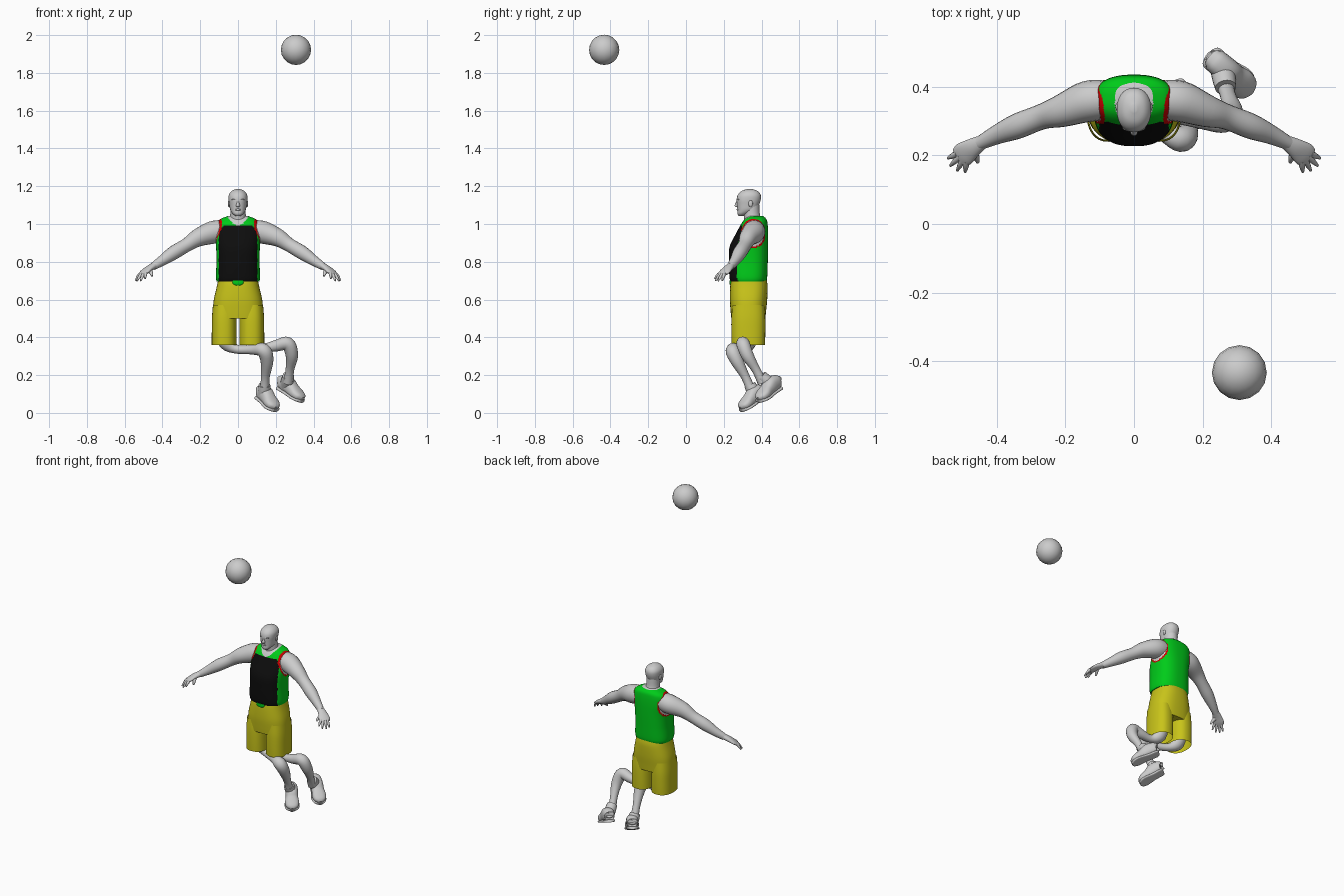
import bpy, bmesh, math
from mathutils import Vector

cube = bpy.data.objects.get("Cube")
if cube:
    bpy.data.objects.remove(cube, do_unlink=True)


def material(name, r, g, b):
    mat = bpy.data.materials.new(name)
    mat.use_nodes = True
    mat.diffuse_color = (r, g, b, 1)
    mat.node_tree.nodes["Principled BSDF"].inputs["Base Color"].default_value = (r, g, b, 1)
    return mat


grey = material("plain grey", .6, .6, .6)
green = material("shirt green", 0, .6, .01)
black = material("shirt black", .004, .004, .004)
red = material("trim red", .6, 0, 0)
yellow = material("shorts yellow", .58, .55, .01)
X, Y, Z = Vector((1, 0, 0)), Vector((0, 1, 0)), Vector((0, 0, 1))


def finish(bm, name, mats, rule=None):
    """Turn a bmesh into a smooth object, colouring faces by an optional rule."""
    bmesh.ops.recalc_face_normals(bm, faces=bm.faces)
    if rule:
        for face in bm.faces:
            face.material_index = rule(face.calc_center_median())
    mesh = bpy.data.meshes.new(name)
    bm.to_mesh(mesh)
    bm.free()
    obj = bpy.data.objects.new(name, mesh)
    bpy.context.collection.objects.link(obj)
    for mat in mats:
        mesh.materials.append(mat)
    bpy.ops.object.select_all(action='DESELECT')
    obj.select_set(True)
    bpy.context.view_layer.objects.active = obj
    bpy.ops.object.shade_smooth_by_angle(angle=math.radians(45))
    return obj


def resample(stations, steps):
    """Pass a smooth curve through the stations."""
    pts = [Vector(s) for s in stations]
    out = []
    for i in range(len(pts) - 1):
        p, q = pts[i], pts[i + 1]
        before, after = pts[max(i - 1, 0)], pts[min(i + 2, len(pts) - 1)]
        for k in range(steps):
            t = k / steps
            u, v = (q - before) / 2, (after - p) / 2
            out.append(p + u * t + ((q - p) * 3 - u * 2 - v) * t ** 2
                       + ((p - q) * 2 + u + v) * t ** 3)
    return out + [pts[-1]]


def loft(name, stations, mats=(grey,), ref=None, power=2, segs=20, steps=5,
         caps=True, rule=None):
    """Skin rounded sections (x, y, z, half width, half depth); level if ref is None."""
    path = resample(stations, steps)
    bm = bmesh.new()
    rings = []
    for i, s in enumerate(path):
        centre = Vector(s[:3])
        side, up = X, Y
        if ref:
            a, b = path[max(i - 1, 0)], path[min(i + 1, len(path) - 1)]
            tangent = (Vector(b[:3]) - Vector(a[:3])).normalized()
            side = ref.cross(tangent).normalized()
            up = tangent.cross(side)
        ring = []
        for k in range(segs):
            angle = math.tau * k / segs
            c, d = math.cos(angle), math.sin(angle)
            u = math.copysign(abs(c) ** (2 / power), c) * max(s[3], .001)
            v = math.copysign(abs(d) ** (2 / power), d) * max(s[4], .001)
            ring.append(bm.verts.new(centre + side * u + up * v))
        rings.append(ring)
    for lo, hi in zip(rings, rings[1:]):
        for k in range(segs):
            j = (k + 1) % segs
            bm.faces.new((lo[k], lo[j], hi[j], hi[k]))
    if caps:
        bm.faces.new(rings[0])
        bm.faces.new(rings[-1])
    return finish(bm, name, mats, rule)


def upright(name, rows, x=0, **options):
    """Level sections given as (z, y centre, half width, half depth)."""
    return loft(name, [(x, y, z, a, b) for z, y, a, b in rows], **options)


def tube(name, rows, ref, **options):
    """Round sections given as (x, y, z, radius)."""
    return loft(name, [(*r, r[-1]) for r in rows], ref=ref, **options)


def ellipsoid(name, centre, size):
    bm = bmesh.new()
    bmesh.ops.create_uvsphere(bm, u_segments=16, v_segments=10, radius=1)
    for v in bm.verts:
        v.co = Vector(centre) + Vector(a * b for a, b in zip(v.co, size))
    return finish(bm, name, [grey])


# Ball
ellipsoid("ball", (.307, -.433, 1.922), (.08, .08, .08))


# Shirt, with painted front panel, arm trim and neckline
def shirt_colour(p):
    arm = math.hypot((p.y - .357) / .058, (p.z - .95) / .068)
    neck = math.hypot(p.x / .056, (p.y - .35) / .062)
    if neck < 1 and p.z > .97:
        return 3
    if abs(p.x) > .085 and arm < 1.14:
        return 3 if arm < 1 else 2
    if p.y < .298 and abs(p.x) < .102 and p.z < .99:
        return 1
    return 0


upright("shirt", [(.695, .33, .112, .094), (.72, .33, .117, .1), (.8, .33, .114, .103),
                  (.88, .333, .116, .102), (.95, .35, .121, .085), (1, .362, .115, .07),
                  (1.025, .368, .095, .058), (1.042, .37, .055, .04)],
        mats=(green, black, red, grey), power=2.5, segs=128, steps=10, rule=shirt_colour)
upright("shirt_tail", [(.674, .24, .015, .006), (.684, .238, .028, .008),
                       (.7, .238, .03, .008)], mats=(green,))

# Shorts
upright("shorts_hips", [(.5, .33, .134, .09), (.54, .33, .133, .094), (.6, .331, .128, .099),
                        (.67, .333, .112, .099), (.705, .333, .105, .094)],
        mats=(yellow,), power=2.5, segs=40)
for s, side in ((1, "left"), (-1, "right")):
    upright(side + "_shorts_leg",
            [(.36, .33, .066, .088), (.42, .33, .066, .09), (.5, .33, .065, .09),
             (.57, .33, .06, .085)],
            x=s * .073, mats=(yellow,), power=2.4, segs=32, caps=False)

# Neck and head
upright("neck", [(.98, .355, .052, .052), (1.02, .355, .047, .047),
                 (1.05, .348, .041, .043), (1.1, .345, .04, .043)])
upright("head", [(1.043, .293, .014, .014), (1.055, .303, .029, .031),
                 (1.075, .322, .041, .05), (1.1, .328, .046, .058), (1.13, .332, .05, .064),
                 (1.155, .335, .048, .06), (1.175, .337, .033, .042),
                 (1.186, .337, .008, .01)], segs=28, power=2.2)
upright("nose", [(1.09, .272, .008, .008), (1.097, .269, .011, .012),
                 (1.112, .273, .007, .01), (1.128, .276, .005, .006)])
ellipsoid("brow", (0, .281, 1.129), (.034, .013, .006))
ellipsoid("lips", (0, .276, 1.076), (.016, .008, .006))

# Arms and hands, mirrored
for s, side in ((1, "left"), (-1, "right")):
    ellipsoid(side + "_ear", (s * .048, .342, 1.108), (.006, .012, .018))
    tube(side + "_arm",
         [(s * x, y, z, r) for x, y, z, r in
          ((.08, .362, .965, .056), (.135, .357, .955, .06), (.21, .33, .928, .048),
           (.27, .312, .89, .037), (.34, .285, .848, .037), (.4, .26, .807, .028),
           (.45, .235, .775, .02))], Z)
    loft(side + "_palm",
         [(s * x, y, z, a, b) for x, y, z, a, b in
          ((.44, .24, .782, .02, .018), (.47, .222, .765, .028, .016),
           (.495, .204, .746, .035, .013), (.51, .193, .734, .03, .009))], ref=Z)
    tips = ((.542, .192, .70), (.535, .17, .698), (.515, .156, .699), (.492, .152, .71))
    knuckles = Vector((.515, .205, .738)), Vector((.488, .183, .742))
    for i, tip in enumerate(tips):
        root = knuckles[0].lerp(knuckles[1], i / 3)
        mid = root.lerp(Vector(tip), .55) + Z * .004
        tube(f"{side}_finger_{i + 1}",
             [(s * p[0], p[1], p[2], r) for p, r in zip((root, mid, tip), (.01, .008, .004))],
             Z, segs=10, steps=4)
    tube(side + "_thumb", [(s * .468, .215, .76, .012), (s * .46, .195, .742, .01),
                           (s * .455, .18, .724, .005)], X, segs=10, steps=4)

# Legs, swung aside and bent at the knee
tube("right_leg", [(-.07, .33, .48, .055), (-.062, .33, .38, .046), (-.01, .312, .338, .024),
                   (.075, .275, .335, .026), (.135, .248, .33, .038), (.153, .27, .275, .034),
                   (.145, .315, .19, .023), (.14, .345, .12, .026)], Y)
tube("left_leg", [(.075, .33, .48, .055), (.08, .33, .38, .046), (.13, .314, .346, .024),
                  (.2, .306, .355, .03), (.262, .302, .366, .036), (.285, .325, .305, .033),
                  (.275, .37, .23, .023), (.265, .405, .16, .026)], Y)


# Shoes: cuff, upper and sole follow a line from heel to toe
def shoe(side, heel, toe, ankle):
    heel, toe, ankle = Vector(heel), Vector(toe), Vector(ankle)
    along = (toe - heel).normalized()
    up = (Z - along * Z.dot(along)).normalized()
    upper = [(-.02, .02, .02, .01), (0, .034, .036, .012), (.3, .038, .042, .014),
             (.55, .038, .034, .004), (.8, .043, .027, -.004), (1, .034, .02, -.01),
             (1.1, .012, .01, -.014)]
    rows = [(*(heel.lerp(toe, t) + up * lift), a, b) for t, a, b, lift in upper]
    loft(side + "_shoe", rows, ref=Z, power=2.4, segs=24)
    sole = [(-.04, .022), (.05, .036), (.4, .036), (.8, .046), (1.02, .036), (1.12, .012)]
    rows = [(*(heel.lerp(toe, t) - up * .026), a, .009) for t, a in sole]
    loft(side + "_sole", rows, ref=Z, power=3, segs=24)
    base = heel.lerp(toe, .25)
    tube(side + "_shoe_cuff", [(*base, .036), (*base.lerp(ankle, .6), .034),
                               (*ankle, .031)], Y)


shoe("right", (.12, .395, .105), (.195, .295, .043), (.14, .338, .148))
shoe("left", (.23, .482, .155), (.335, .39, .092), (.267, .398, .195))
